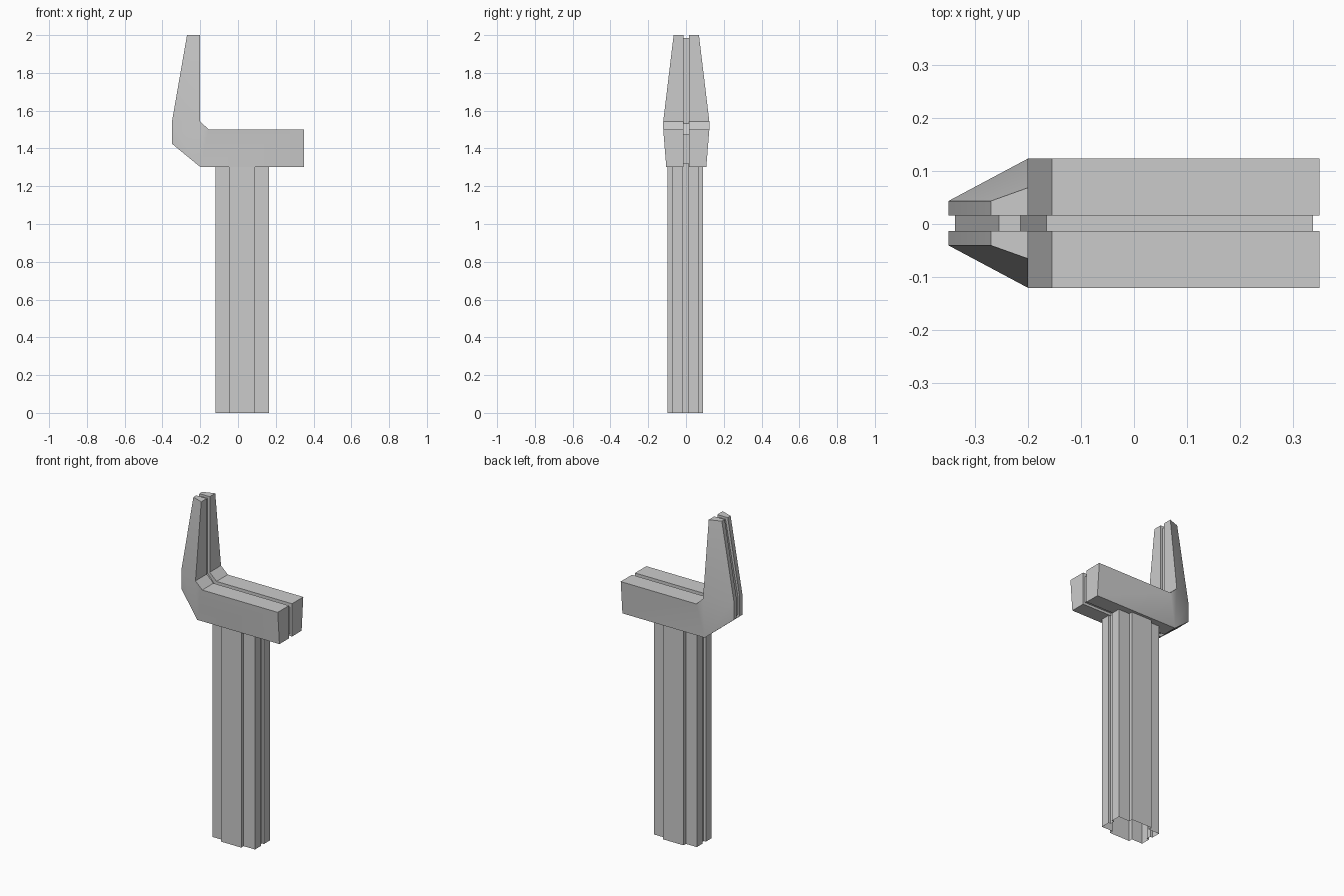
import bpy, bmesh, math

if "Cube" in bpy.data.objects:
    bpy.data.objects.remove(bpy.data.objects["Cube"])


def make_object(name, verts, faces):
    mesh = bpy.data.meshes.new(name)
    bm = bmesh.new()
    vs = [bm.verts.new(v) for v in verts]
    for f in faces:
        bm.faces.new([vs[i] for i in f])
    bmesh.ops.recalc_face_normals(bm, faces=bm.faces)
    bm.to_mesh(mesh)
    bm.free()
    obj = bpy.data.objects.new(name, mesh)
    bpy.context.collection.objects.link(obj)
    return obj


def wall(n):
    return [(i, (i + 1) % n, (i + 1) % n + n, i + n) for i in range(n)]


MID = 0.0015     # centre of the head in y
GROOVE = 0.0145  # half width of the groove

# Head cheeks: profile in x, z with half width at each corner
head = [(-0.27, 2.0, 0.042), (-0.20, 2.0, 0.067), (-0.20, 1.543, 0.122),
        (-0.155, 1.5, 0.122), (0.35, 1.5, 0.122), (0.35, 1.302, 0.106),
        (-0.20, 1.302, 0.106), (-0.35, 1.425, 0.042), (-0.35, 1.54, 0.042)]
n = len(head)
outer_faces = [(0, 1, 2, 8), (8, 2, 6, 7), (2, 3, 4, 5, 6)]
for side, sign in (("front", -1), ("back", 1)):
    verts = [(x, MID + sign * w, z) for x, z, w in head]
    verts += [(x, MID + sign * GROOVE, z) for x, z, w in head]
    inner = [tuple(i + n for i in f) for f in outer_faces]
    cheek = make_object("head_cheek_" + side, verts, outer_faces + inner + wall(n))
    bpy.ops.object.select_all(action='DESELECT')
    cheek.select_set(True)
    bpy.context.view_layer.objects.active = cheek
    bpy.ops.object.shade_smooth_by_angle(angle=math.radians(30))

# Recessed core between the cheeks
core = [(-0.255, 1.986), (-0.214, 1.986), (-0.214, 1.532), (-0.165, 1.477),
        (0.338, 1.477), (0.338, 1.317), (-0.195, 1.317), (-0.338, 1.432),
        (-0.338, 1.54)]
verts = [(x, MID + s * GROOVE, z) for s in (-1, 1) for x, z in core]
splits = [(0, 1, 2, 8), (8, 2, 6, 7), (2, 3, 4, 5, 6)]
make_object("head_core", verts,
            splits + [tuple(i + n for i in f) for f in splits] + wall(n))

# Handle: stepped tube with a groove down each narrow edge, open at the foot
half = [(-0.106, 0.0145), (-0.12, 0.0145), (-0.12, 0.071), (-0.047, 0.071),
        (-0.047, 0.094), (0.09, 0.094), (0.09, 0.071), (0.165, 0.071),
        (0.165, 0.0145), (0.151, 0.0145)]
section = half + [(x, -y) for x, y in reversed(half)]
m = len(section)
verts = [(x, y - 0.003, z) for z in (0.0, 1.318) for x, y in section]
make_object("handle", verts, wall(m))
